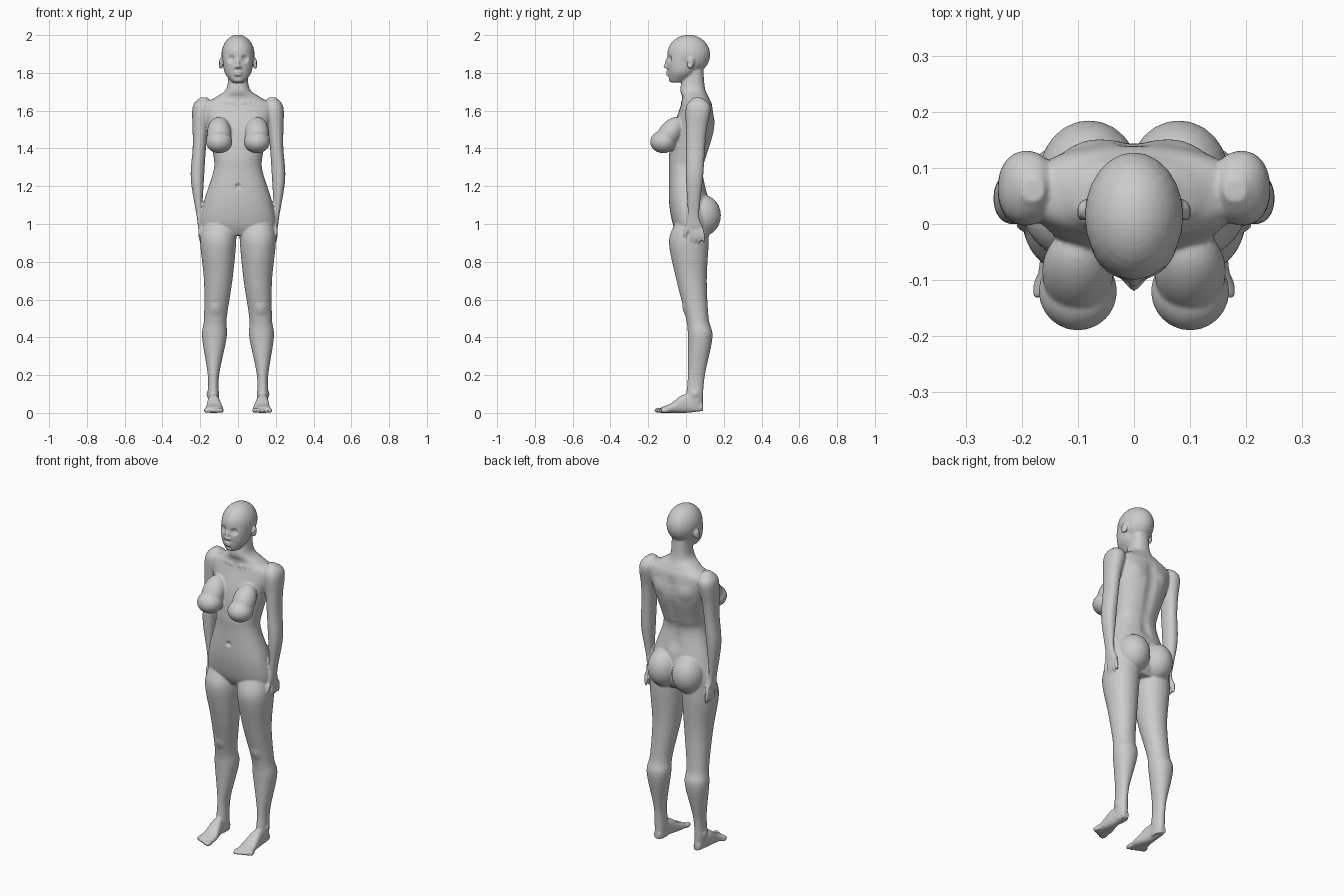
import bpy, bmesh, math
from mathutils import Matrix, Vector, Euler, kdtree

old_cube = bpy.data.objects.get("Cube")
if old_cube:
    bpy.data.objects.remove(old_cube)

bm = bmesh.new()


def spline(before, start, end, after, t):
    """Smooth blend from start to end, guided by the neighbouring values."""
    slope_in, slope_out = (end - before) / 2, (after - start) / 2
    ease = t * t * (3 - 2 * t)
    return (start + (end - start) * ease
            + slope_in * t * (1 - t) ** 2 - slope_out * t * t * (1 - t))


def rounded(value, squareness):
    return math.copysign(abs(value) ** (2 / squareness), value)


def loft(sections, squareness=2.2, along_y=False, steps=6, segments=40):
    """Skin over sections of (position, x low, x high, depth low, depth high)."""
    dense = []
    last = len(sections) - 1
    for i in range(last):
        near = [sections[max(i - 1, 0)], sections[i], sections[i + 1], sections[min(i + 2, last)]]
        for step in range(steps):
            dense.append([spline(*values, step / steps) for values in zip(*near)])
    dense.append(sections[last])

    rings = []
    for position, x_low, x_high, low, high in dense:
        ring = []
        for k in range(segments):
            angle = math.tau * k / segments
            across = rounded(math.cos(angle), squareness)
            along = rounded(math.sin(angle), squareness)
            x = (x_low + x_high + (x_high - x_low) * across) / 2
            depth = (low + high + (high - low) * along) / 2
            ring.append(bm.verts.new((x, position, depth) if along_y else (x, depth, position)))
        rings.append(ring)

    for ring, following in zip(rings, rings[1:]):
        for k in range(segments):
            j = (k + 1) % segments
            bm.faces.new((ring[k], ring[j], following[j], following[k]))
    bm.faces.new(rings[0])
    bm.faces.new(rings[-1])


def centred(sections):
    """Sections of (height, half width, front, back) about the middle."""
    return [(height, -half, half, front, back) for height, half, front, back in sections]


def blob(location, size, turn=(0, 0, 0)):
    """Ellipsoid volume, turned in degrees."""
    rotation = Euler([math.radians(angle) for angle in turn])
    bmesh.ops.create_uvsphere(bm, u_segments=24, v_segments=16, radius=1,
                              matrix=Matrix.LocRotScale(Vector(location), rotation, Vector(size)))


# Arm from shoulder to palm
loft([(1.67, .16, .2, .04, .08), (1.62, .14, .24, 0, .13), (1.5, .16, .24, 0, .11),
      (1.4, .17, .24, 0, .1), (1.24, .18, .25, 0, .09), (1.05, .19, .22, .01, .07),
      (.98, .18, .21, 0, .09), (.95, .19, .2, .02, .08)])

# Fingers and thumb
for finger in range(4):
    blob((.2, .03 + .02 * finger, .94), (.01, .01, .04), (4 * finger - 6, 6, 0))
blob((.2, 0, .96), (.01, .01, .03), (-12, 0, 0))

# Leg from hip to heel
loft([(1, .01, .19, -.06, .12), (.9, .01, .2, -.09, .12), (.7, .03, .18, -.05, .11),
      (.5, .06, .18, 0, .12), (.4, .06, .19, .01, .14), (.2, .1, .16, .01, .1),
      (.08, .1, .16, 0, .09), (.01, .1, .15, 0, .09)], 2.1)

# Foot and toes
loft([(.09, .11, .15, .01, .05), (0, .1, .16, 0, .1),
      (-.08, .08, .17, 0, .05), (-.13, .08, .18, 0, .03)], 2.4, along_y=True)
blob((.09, -.14, .014), (.014, .03, .014))
for toe in range(4):
    blob((.11 + .02 * toe, .01 * toe - .14, .012), (.01, .024, .012), (0, 0, 4 * toe))

# Chest and buttock volumes
blob((.1, -.12, 1.435), (.07, .07, .06))
blob((.1, -.085, 1.48), (.064, .06, .1), (-37, 0, 0))
blob((.08, .085, 1.045), (.09, .1, .11))

# Ear and nostril
blob((.09, .025, 1.85), (.012, .02, .03), (-12, 0, 18))
blob((.012, -.1, 1.83), (.008, .01, .008))

# Mirror every paired part
twin = bmesh.ops.duplicate(bm, geom=bm.verts[:] + bm.edges[:] + bm.faces[:])["geom"]
for item in twin:
    if isinstance(item, bmesh.types.BMVert):
        item.co.x *= -1

# Torso and neck
loft(centred([(1.84, .05, 0, .09), (1.72, .06, -.03, .1), (1.67, .12, -.02, .12),
              (1.62, .19, -.03, .14), (1.5, .16, -.07, .15), (1.36, .13, -.09, .11),
              (1.28, .13, -.09, .09), (1.12, .18, -.09, .12), (1, .2, -.07, .13),
              (.94, .17, -.04, .1)]), 2.3)

# Cranium, then face down to the chin
blob((0, .014, 1.896), (.088, .114, .106))
loft(centred([(1.92, .08, -.09, .09), (1.86, .08, -.1, .08), (1.8, .07, -.095, .05),
              (1.76, .04, -.09, .01), (1.75, .03, -.08, -.02)]))

# Nose tip, bridge and lips
blob((0, -.105, 1.834), (.012, .015, .01))
blob((0, -.1, 1.855), (.01, .012, .03), (-14, 0, 0))
for lip in (1.804, 1.79):
    blob((0, -.095, lip), (.022, .011, .007))

bmesh.ops.recalc_face_normals(bm, faces=bm.faces[:])
mesh = bpy.data.meshes.new("body")
bm.to_mesh(mesh)
bm.free()
body = bpy.data.objects.new("body", mesh)
bpy.context.collection.objects.link(body)
bpy.context.view_layer.objects.active = body
body.select_set(True)

# Blend all the volumes into one skin
blend = body.modifiers.new("blend", 'REMESH')
blend.mode = 'VOXEL'
blend.voxel_size = .0052
soften = body.modifiers.new("soften", 'SMOOTH')
soften.factor = .5
soften.iterations = 5
for modifier_name in ("blend", "soften"):
    bpy.ops.object.modifier_apply(modifier=modifier_name)
mesh = body.data

tree = kdtree.KDTree(len(mesh.vertices))
for vertex in mesh.vertices:
    tree.insert(vertex.co, vertex.index)
tree.balance()


def push(location, radius, move, sides=(1, -1)):
    """Sculpt a soft bump or hollow on each side."""
    for side in sides:
        mirror = Vector((side, 1, 1))
        for point, index, distance in tree.find_range(Vector(location) * mirror, radius):
            falloff = (1 - (distance / radius) ** 2) ** 2
            mesh.vertices[index].co += Vector(move) * mirror * falloff


middle = (1,)

# Eye sockets, eyelids, chin crease and ear hollows
push((.034, -.085, 1.873), .027, (0, .015, 0))
push((.034, -.08, 1.87), .016, (0, -.007, 0))
push((0, -.095, 1.778), .016, (0, .004, 0), middle)
push((.1, .018, 1.85), .014, (-.006, 0, 0))

# Navel, spine groove and shoulder blades
push((0, -.09, 1.2), .02, (0, .012, 0), middle)
for step in range(12):
    push((0, .1 + .04 * min(1, step / 6), 1.2 + .035 * step), .05, (0, -.006, 0), middle)
push((.09, .145, 1.54), .06, (0, .007, 0))

# Collarbones, kneecaps and outer ankles
for step in range(5):
    push((.03 + .03 * step, -.025, 1.645 + .004 * step), .02, (0, -.004, .002))
push((.12, 0, .55), .045, (0, -.006, 0))
push((.16, .05, .1), .025, (.006, 0, 0))

# Plain grey finish
grey = bpy.data.materials.new("plain grey")
grey.use_nodes = True
colour = (.6, .6, .6, 1)
grey.diffuse_color = colour
grey.node_tree.nodes["Principled BSDF"].inputs["Base Color"].default_value = colour
mesh.materials.clear()
mesh.materials.append(grey)
bpy.ops.object.shade_smooth()
